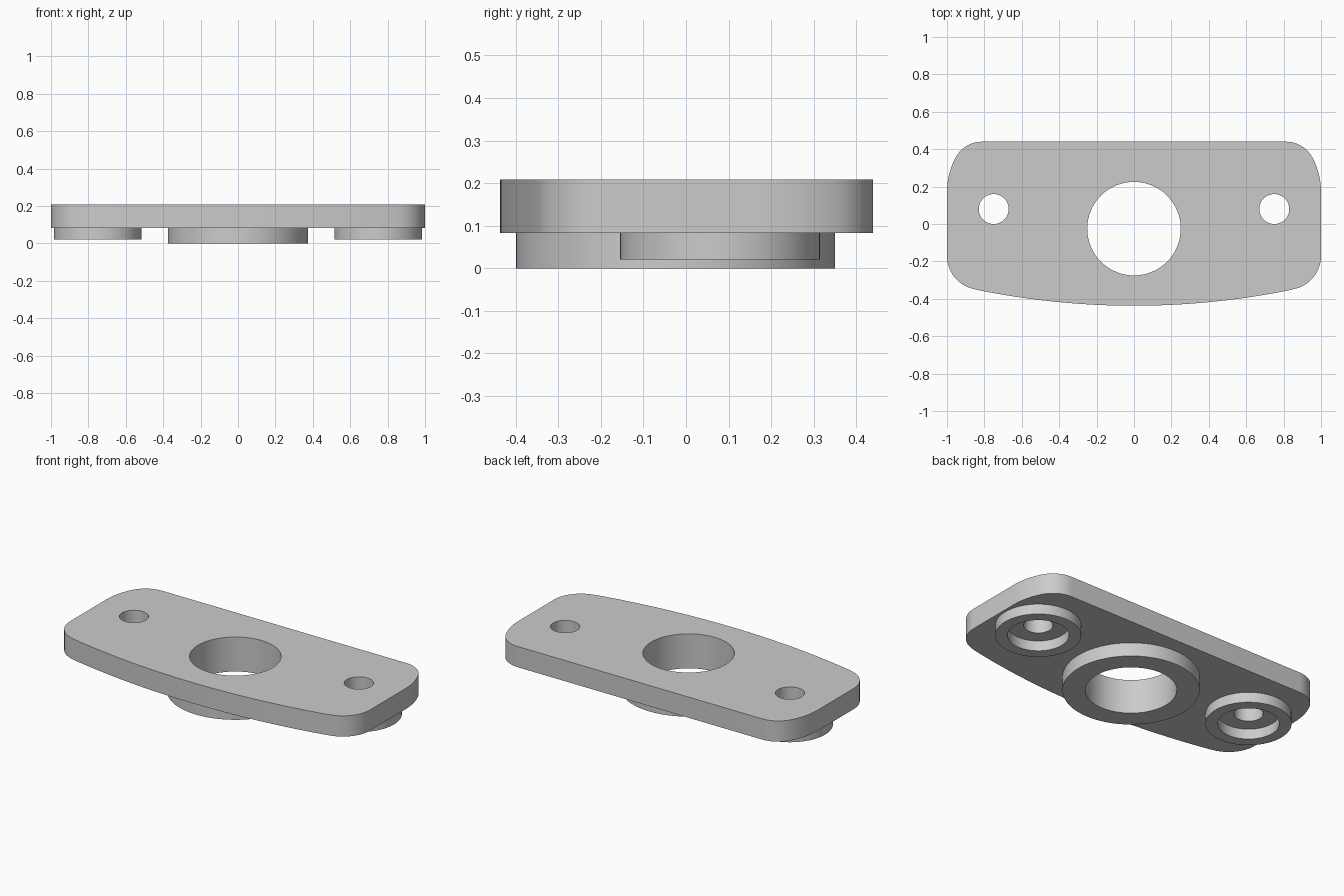
import bpy, bmesh, math
from math import cos, sin, radians

cube = bpy.data.objects.get("Cube")
if cube:
    bpy.data.objects.remove(cube, do_unlink=True)

# One plain grey for the whole casting
grey = bpy.data.materials.new("light grey")
grey.use_nodes = True
colour = (0.6, 0.6, 0.6, 1)
grey.diffuse_color = colour
grey.node_tree.nodes["Principled BSDF"].inputs["Base Color"].default_value = colour


def arc(cx, cy, r, start, end, steps):
    """Points on an arc, angles in degrees."""
    angles = [radians(start + (end - start) * i / steps) for i in range(steps + 1)]
    return [(cx + r * cos(a), cy + r * sin(a)) for a in angles]


def circle(cx, cy, r):
    return arc(cx, cy, r, 0, 360, 64)[:-1]


def slab(name, loops, z0, z1):
    """Extrude an outline, with inner loops as holes, from z0 to z1."""
    curve = bpy.data.curves.new(name + "_outline", "CURVE")
    curve.dimensions = "2D"
    curve.fill_mode = "BOTH"
    curve.extrude = (z1 - z0) / 2
    for loop in loops:
        spline = curve.splines.new("POLY")
        spline.points.add(len(loop) - 1)
        for point, (x, y) in zip(spline.points, loop):
            point.co = (x, y, 0, 1)
        spline.use_cyclic_u = True
    helper = bpy.data.objects.new(name + "_outline", curve)
    bpy.context.collection.objects.link(helper)
    bpy.context.view_layer.update()
    graph = bpy.context.evaluated_depsgraph_get()
    mesh = bpy.data.meshes.new_from_object(helper.evaluated_get(graph))
    bpy.data.objects.remove(helper, do_unlink=True)
    bpy.data.curves.remove(curve)

    # Weld caps to walls so the solid is closed
    bm = bmesh.new()
    bm.from_mesh(mesh)
    bmesh.ops.remove_doubles(bm, verts=bm.verts, dist=0.0005)
    bmesh.ops.recalc_face_normals(bm, faces=bm.faces)
    bmesh.ops.translate(bm, verts=bm.verts, vec=(0, 0, (z0 + z1) / 2))
    bm.to_mesh(mesh)
    bm.free()
    mesh.materials.clear()
    mesh.materials.append(grey)
    obj = bpy.data.objects.new(name, mesh)
    bpy.context.collection.objects.link(obj)
    bpy.ops.object.select_all(action="DESELECT")
    obj.select_set(True)
    bpy.context.view_layer.objects.active = obj
    bpy.ops.object.shade_smooth_by_angle(angle=radians(30))
    return obj


BOTTOM, TOP = 0.083, 0.208
CENTRE_Y, BOLT_X, BOLT_Y = -0.025, 0.75, 0.08

# Half outline: bowed front edge, front corner, then a two-radius back corner
front_r, bow = 4.2, 11.5
half = arc(0, front_r - 0.437, front_r, -90, -90 + bow, 12)
half += arc(0.82, -0.171, 0.18, -90 + bow, 0, 16)
half += arc(0.6, 0.17, 0.4, 0, 27.3, 8)
half += arc(0.813, 0.28, 0.16, 27.3, 90, 12)[1:]
outline = half + [(-x, y) for x, y in reversed(half[1:])]

# Flange plate with centre bore and two bolt holes
slab("flange_plate",
     [outline, circle(0, CENTRE_Y, 0.25)]
     + [circle(s * BOLT_X, BOLT_Y, 0.08) for s in (-1, 1)],
     BOTTOM, TOP)

# Centre collar under the bore
slab("centre_collar",
     [circle(0, CENTRE_Y, 0.375), circle(0, CENTRE_Y, 0.25)], 0, BOTTOM)

# Counterbored bosses under the bolt holes
for side, s in (("left", 1), ("right", -1)):
    slab(side + "_bolt_boss",
         [circle(s * BOLT_X, BOLT_Y, 0.235), circle(s * BOLT_X, BOLT_Y, 0.168)],
         0.021, BOTTOM)
